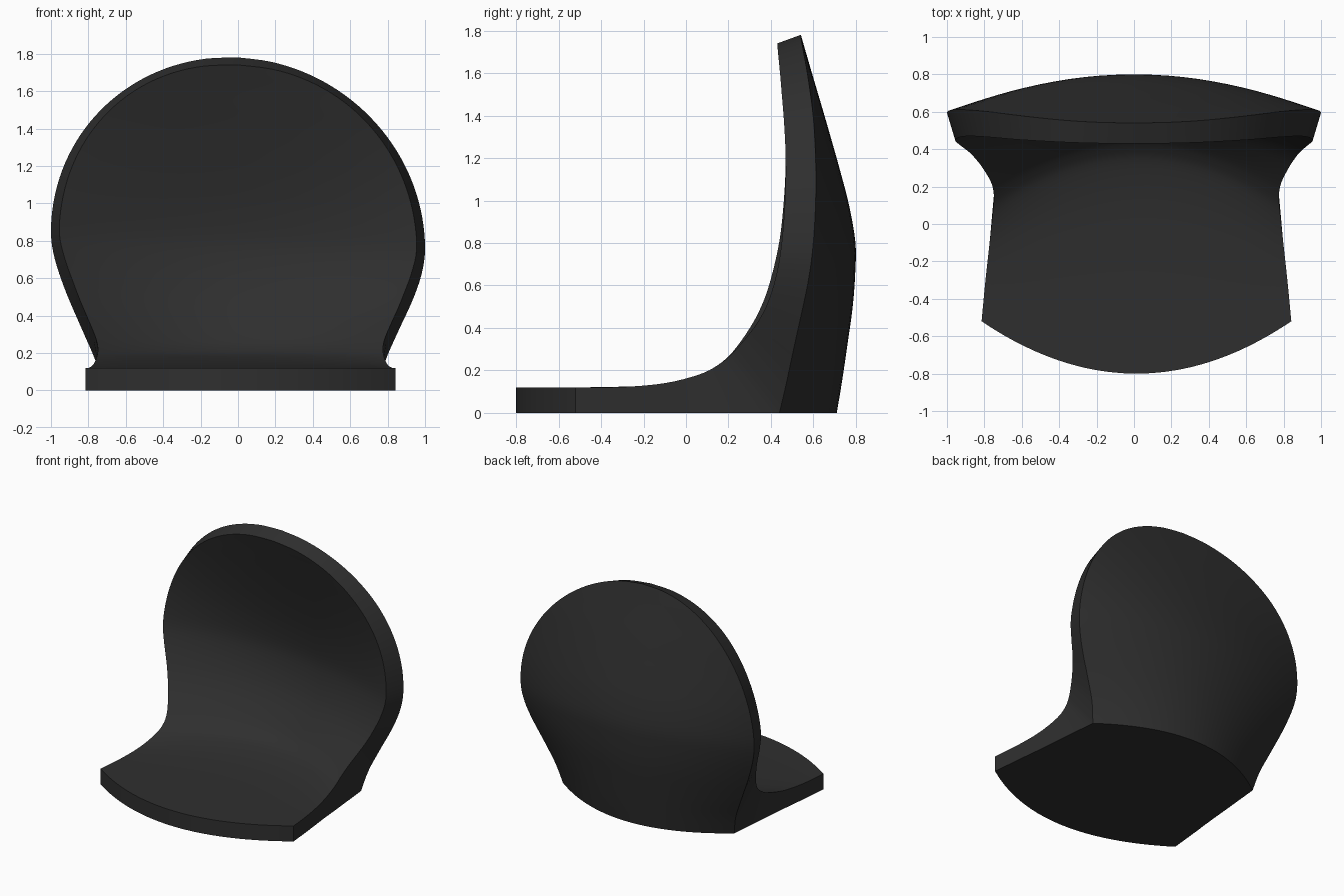
import bpy, bmesh, math

if "Cube" in bpy.data.objects:
    bpy.data.objects.remove(bpy.data.objects["Cube"])

COLS, SUB, ARCH = 28, 4, 9

def lerp_table(table, z):
    for (a, va), (b, vb) in zip(table, table[1:]):
        if z <= b:
            return va + (vb - va) * (z - a) / (b - a)
    return table[-1][1]

def smooth_rows(rows):
    # Catmull-Rom through the key rows
    out = []
    for i in range(len(rows) - 1):
        p = [rows[max(i - 1, 0)], rows[i], rows[i + 1], rows[min(i + 2, len(rows) - 1)]]
        for k in range(SUB):
            t = k / SUB
            out.append([0.5 * (2 * b + (c - a) * t + (2 * a - 5 * b + 4 * c - d) * t * t
                               + (3 * b - a - 3 * c + d) * t ** 3) for a, b, c, d in zip(*p)])
    return out + [list(rows[-1])]

# Key rows: edge y, z, half width, bulge of the middle in y (hollow seat and back)
front = [(-.52, .12, .828, -.28), (-.3, .122, .807, -.06), (-.1, .14, .785, .16),
         (.06, .18, .768, .25), (.15, .225, .762, .255), (.22, .285, .775, .245),
         (.295, .38, .815, .235), (.345, .46, .85, .23), (.385, .55, .885, .228),
         (.42, .67, .928, .225), (.445, .8, .955, .213)]
under = [(-.52, 0, .828, -.28), (-.3, 0, .807, -.15), (-.1, 0, .785, 0),
         (.1, 0, .767, .05), (.28, 0, .75, .15), (.44, 0, .735, .27)]
back = [(.44, 0, .735, .27), (.475, .15, .772, .26), (.51, .32, .845, .25),
        (.545, .5, .925, .24), (.575, .66, .98, .222), (.595, .8, 1.0, .203)]

# Rounded top of the backrest
front_y = [(.8, .445), (1.0, .465), (1.2, .472), (1.4, .462), (1.6, .445), (1.74, .43)]
hollow_y = [(.8, .658), (1.0, .635), (1.2, .588), (1.4, .532), (1.6, .473), (1.74, .43)]
edge_y = [(.8, .595), (1.0, .61), (1.2, .613), (1.4, .603), (1.6, .577), (1.78, .54)]
mid_y = [(.8, .798), (.9, .785), (1.0, .763), (1.17, .718), (1.45, .637), (1.6, .592), (1.78, .54)]
for k in range(1, ARCH + 1):
    a = math.pi / 2 * k / ARCH
    c, s = max(math.cos(a), 0), math.sin(a)
    if k == ARCH:
        c = 0
    zf, zb = .8 + .94 * s, .8 + .98 * s
    yf, ye = lerp_table(front_y, zf), lerp_table(edge_y, zb)
    front.append((yf, zf, .955 * c ** .95, lerp_table(hollow_y, zf) - yf))
    back.append((ye, zb, c, lerp_table(mid_y, zb) - ye))

front_rows = smooth_rows(front)
back_rows = smooth_rows(under)[:-1] + smooth_rows(back)

bm = bmesh.new()

def make_sheet(rows):
    grid = []
    for y, z, w, bulge in rows:
        line = []
        for j in range(COLS + 1):
            u = -math.cos(math.pi * j / COLS) * .4 + (2 * j / COLS - 1) * .6
            x = u * max(w, 0)
            t = min(max((z - .2) / .5, 0), 1)
            t = t * t * (3 - 2 * t)
            # slight lean of the outline to one side
            line.append(bm.verts.new((x + .013 * (1 - t), y + bulge * (1 - u * u), z - .045 * x * t)))
        grid.append(line)
    for a, b in zip(grid, grid[1:]):
        for j in range(COLS):
            bm.faces.new((a[j], a[j + 1], b[j + 1], b[j]))
    return grid

F, B = make_sheet(front_rows), make_sheet(back_rows)
# Side walls and front lip
for i in range(len(F) - 1):
    for j in (0, COLS):
        bm.faces.new((F[i][j], F[i + 1][j], B[i + 1][j], B[i][j]))
for j in range(COLS):
    bm.faces.new((F[0][j], F[0][j + 1], B[0][j + 1], B[0][j]))
bmesh.ops.remove_doubles(bm, verts=bm.verts, dist=1e-4)
bmesh.ops.recalc_face_normals(bm, faces=bm.faces)

mesh = bpy.data.meshes.new("seat_shell")
bm.to_mesh(mesh)
bm.free()
seat = bpy.data.objects.new("seat_shell", mesh)
bpy.context.collection.objects.link(seat)
mat = bpy.data.materials.new("dark_grey")
mat.diffuse_color = (.028, .028, .028, 1)
mat.use_nodes = True
mat.node_tree.nodes["Principled BSDF"].inputs["Base Color"].default_value = mat.diffuse_color
mesh.materials.append(mat)

bpy.context.view_layer.objects.active = seat
seat.select_set(True)
bpy.ops.object.shade_smooth_by_angle(angle=math.radians(35))
